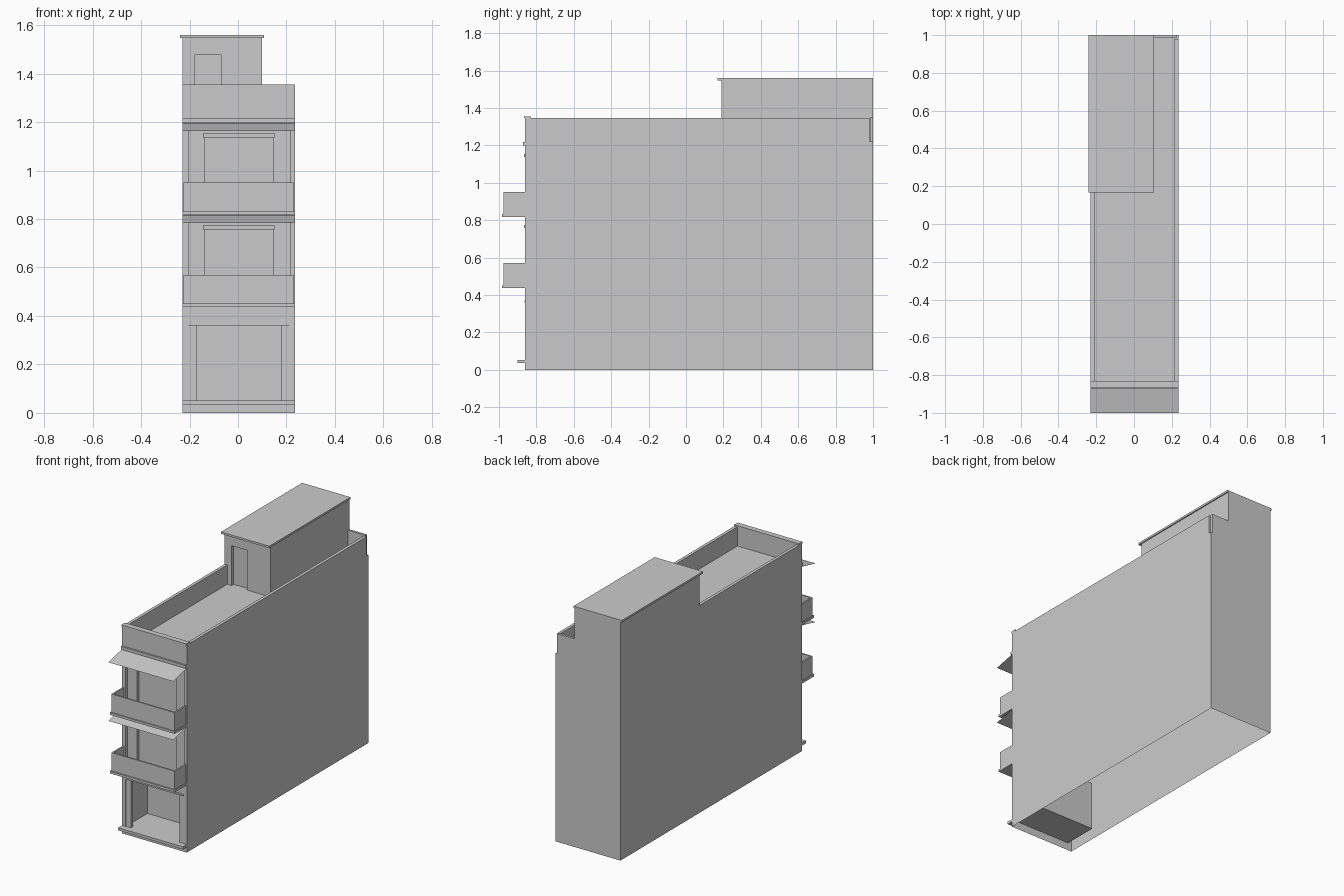
import bpy

if "Cube" in bpy.data.objects:
    bpy.data.objects.remove(bpy.data.objects["Cube"])

L, R, F, K = -0.23, 0.235, -0.86, 1.0   # shell left, right, front, back
ROOF = 1.22


def make(name, verts, faces):
    me = bpy.data.meshes.new(name)
    me.from_pydata(verts, [], faces)
    ob = bpy.data.objects.new(name, me)
    bpy.context.collection.objects.link(ob)
    return ob


def box(name, x0, x1, y0, y1, z0, z1, skip=""):
    """Box that can leave out faces: l r f k(back) b(bottom) t(top)."""
    v = [(x, y, z) for z in (z0, z1) for x, y in ((x0, y0), (x1, y0), (x1, y1), (x0, y1))]
    sides = {"b": (3, 2, 1, 0), "t": (4, 5, 6, 7), "f": (0, 1, 5, 4),
             "r": (1, 2, 6, 5), "k": (2, 3, 7, 6), "l": (3, 0, 4, 7)}
    return make(name, v, [f for k, f in sides.items() if k not in skip])


def niche(name, outer, hole, y, depth, back=True):
    """Front-facing wall with a recessed rectangular opening (x0, x1, z0, z1)."""
    def rect(r, yy):
        x0, x1, z0, z1 = r
        return [(x0, yy, z0), (x1, yy, z0), (x1, yy, z1), (x0, yy, z1)]
    v = rect(outer, y) + rect(hole, y) + rect(hole, y + depth)
    faces = []
    for i in range(4):
        j = (i + 1) % 4
        k = (2, 1, 3, 0)[i]
        if abs(outer[k] - hole[k]) > 1e-5:
            faces.append((i, j, 4 + j, 4 + i))
        faces.append((4 + i, 4 + j, 8 + j, 8 + i))
    if back:
        faces.append((8, 9, 10, 11))
    return make(name, v, faces)


# Hollow building shell, open underneath, with the roof terrace as its top
box("building_shell", L, R, F, K, 0, ROOF, skip="fb")

# Ground floor: deep room, jambs, lintel and step
niche("ground_floor_front", (L, R, 0, 0.40), (-0.205, 0.21, 0.05, 0.365), F, 0.225)
box("jamb_left", -0.205, -0.17, -0.855, -0.835, 0.05, 0.365)
box("jamb_right", 0.18, 0.21, -0.855, -0.835, 0.05, 0.365)
box("ground_lintel", -0.205, 0.21, -0.864, -0.845, 0.36, 0.37)
box("front_step", L, R, -0.90, F, 0.035, 0.052)

# Upper floors: recessed wall, door, door hood, balcony and awning
for n, z in enumerate((0.44, 0.82), 1):
    lo = z - 0.04 if n == 1 else z
    hi = 0.82 if n == 1 else ROOF
    wall = (-0.205, 0.215, z + 0.012, z + 0.365)
    niche(f"floor_{n}_front", (L, R, lo, hi), wall, F, 0.02, back=False)
    niche(f"floor_{n}_door", wall, (-0.137, 0.145, z + 0.012, z + 0.32), F + 0.02, 0.02)
    box(f"floor_{n}_door_hood", -0.145, 0.15, -0.866, F + 0.02, z + 0.317, z + 0.335)

    box(f"balcony_{n}_slab", L, R, -0.985, F, z - 0.003, z + 0.012)
    box(f"balcony_{n}_front", -0.225, 0.23, -0.977, -0.967, z + 0.012, z + 0.13)
    box(f"balcony_{n}_side_left", -0.225, -0.215, -0.967, F, z + 0.012, z + 0.13)
    box(f"balcony_{n}_side_right", 0.22, 0.23, -0.967, F, z + 0.012, z + 0.13)

    a = z + 0.375
    make(f"awning_{n}", [(L, -1, a - 0.032), (R, -1, a - 0.032), (R, F, a), (L, F, a)],
         [(0, 1, 2, 3)])

# Cornice and parapet around the terrace
box("cornice", L, R, -0.872, F, 1.198, 1.217)
box("parapet_front", L, R, F, -0.835, ROOF, 1.345, skip="b")
box("parapet_cap", L, R, -0.866, -0.83, 1.345, 1.355)
box("parapet_left", L, -0.21, -0.835, 0.19, ROOF, 1.345, skip="b")
box("parapet_right", 0.215, R, -0.835, 0.98, ROOF, 1.345, skip="b")
box("parapet_back", 0.10, 0.225, 0.985, K, ROOF, 1.35, skip="b")

# Stair house on the roof
box("stair_house", L, 0.10, 0.19, K, ROOF, 1.547, skip="fb")
niche("stair_house_front", (L, 0.10, ROOF, 1.547), (-0.178, -0.07, ROOF, 1.478), 0.19, 0.02)
box("stair_house_roof", -0.24, 0.107, 0.168, K, 1.547, 1.56)
